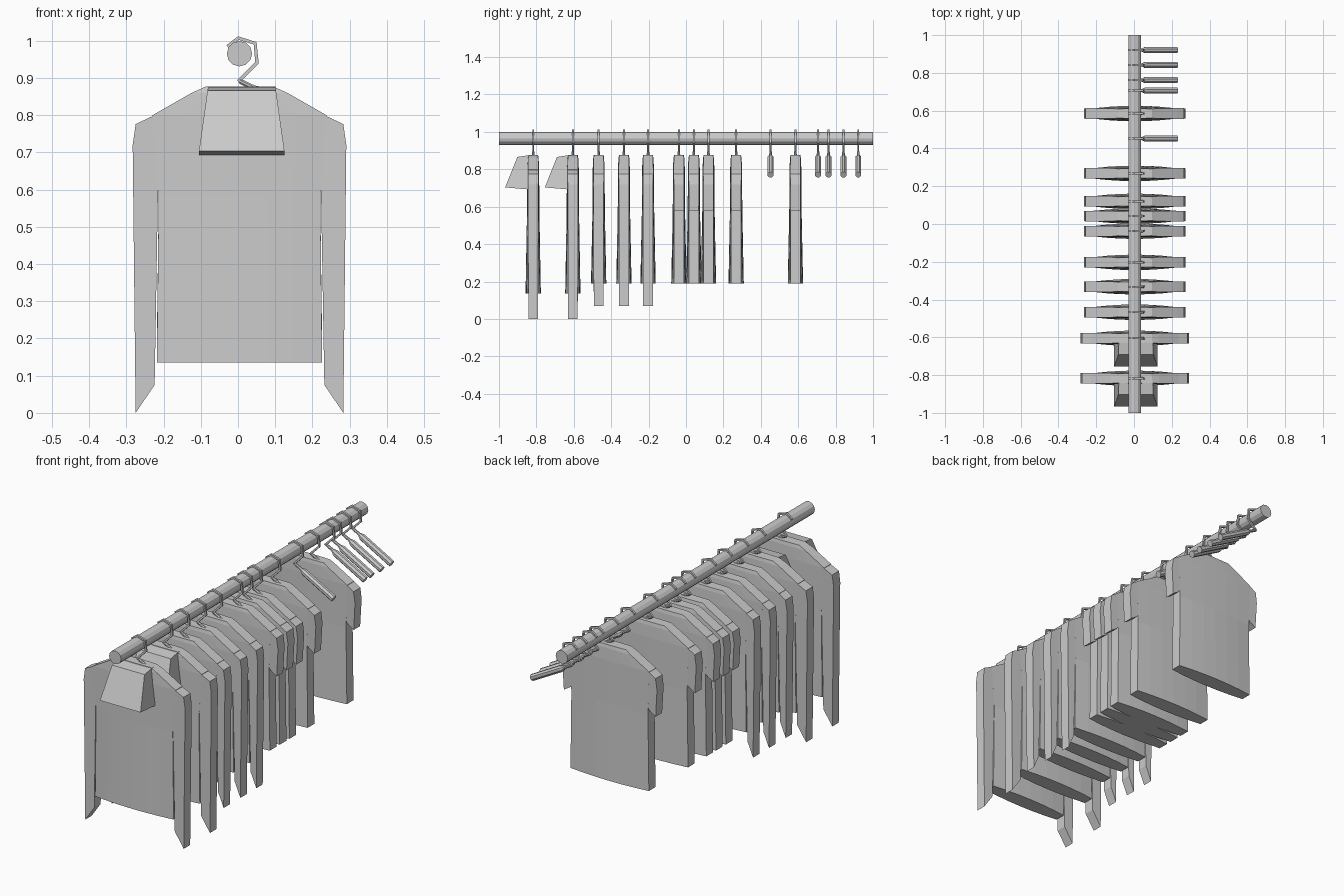
import bpy, bmesh, math
from mathutils import Vector

if "Cube" in bpy.data.objects:
    bpy.data.objects.remove(bpy.data.objects["Cube"])

CX = 0.004  # small sideways offset of the whole rack


def finish(name, bm):
    bmesh.ops.recalc_face_normals(bm, faces=bm.faces)
    me = bpy.data.meshes.new(name)
    bm.to_mesh(me)
    bm.free()
    ob = bpy.data.objects.new(name, me)
    bpy.context.collection.objects.link(ob)
    return ob


def loft(bm, rings):
    """Skin a list of equal-length point rings and cap both ends."""
    vs = [[bm.verts.new(p) for p in r] for r in rings]
    n = len(vs[0])
    for a, b in zip(vs, vs[1:]):
        for i in range(n):
            j = (i + 1) % n
            bm.faces.new((a[i], a[j], b[j], b[i]))
    bm.faces.new(vs[0])
    bm.faces.new(vs[-1])


def tube(bm, path, radii, y, sides):
    """Tube along an (x, z) path lying in the plane at y."""
    pts = [Vector((x, 0, z)) for x, z in path]
    rings = []
    for i, p in enumerate(pts):
        d0 = (pts[i] - pts[i - 1]).normalized() if i else None
        d1 = (pts[i + 1] - pts[i]).normalized() if i < len(pts) - 1 else None
        d = ((d0 or d1) + (d1 or d0)).normalized()
        side = Vector((-d.z, 0, d.x))
        ring = []
        for k in range(sides):
            a = 2 * math.pi * (k + 0.5) / sides
            q = p + radii[i] * (math.cos(a) * side + math.sin(a) * Vector((0, 1, 0)))
            ring.append((q.x + CX, y + q.y, q.z))
        rings.append(ring)
    loft(bm, rings)


def hanger(y):
    bm = bmesh.new()
    hook = [(-0.032, 0.984), (-0.003, 1.007), (0.042, 0.993), (0.047, 0.941), (-0.003, 0.890)]
    tube(bm, hook, [0.007] * 5, y, 4)
    for s in (-1, 1):
        arm = [(0, 0.892), (0.038, 0.873), (0.055, 0.862), (0.222, 0.771)]
        tube(bm, arm, [0.007, 0.008, 0.017, 0.017], y, 8)
    finish("hanger", bm)


def body(name, y, rows):
    """Padded torso; rows are z, half width, edge depth, centre depth."""
    us = [-1, -0.66, -0.33, 0, 0.33, 0.66, 1]
    rings = []
    for z, w, e, c in rows:
        front = [(CX + u * w, y - e - (c - e) * (1 - u * u), z) for u in us]
        back = [(CX + u * w, y + e + (c - e) * (1 - u * u), z) for u in reversed(us)]
        rings.append(front + back)
    bm = bmesh.new()
    loft(bm, rings)
    finish(name, bm)


def sleeves(name, y, profile):
    """Mirrored flat sleeves from an (x, z, half depth) outline."""
    bm = bmesh.new()
    for s in (-1, 1):
        loft(bm, [[(CX + s * x, y + f * d, z) for x, z, d in profile] for f in (-1, 1)])
    finish(name, bm)


def garment(kind, y, hem, cuff, wide):
    k = wide - 0.27
    body(kind + "_body", y, [
        (0.877, 0.09, 0.024, 0.026),
        (0.86, 0.12 + k / 2, 0.027, 0.029),
        (0.80, 0.225 + k / 2, 0.028, 0.032),
        (0.58, 0.217, 0.027, 0.033),
        (hem, 0.222, 0.027, 0.041)])
    sleeves(kind + "_sleeves", y, [
        (0.20, 0.813, 0.028), (wide - 0.008, 0.776, 0.028), (wide, 0.72, 0.027),
        (wide - 0.008, cuff, 0.026), (0.228, cuff + min(0.075, 0.02 + (0.58 - cuff) / 5), 0.026),
        (0.219, max(0.6, cuff + 0.03), 0.027)])


def hood(y):
    bm = bmesh.new()
    # x half width, y offset, z for the outer front, then the end at the neck
    front = [(0.115, -0.15, 0.703), (0.092, -0.085, 0.866)]
    rear = [(0.115, -0.02, 0.692), (0.090, -0.01, 0.877)]
    rings = []
    for (w0, d0, z0), (w1, d1, z1) in (front, rear):
        x = CX + 0.006
        rings.append([(x - w0, y + d0, z0), (x + w0, y + d0, z0),
                      (x + w1, y + d1, z1), (x - w1, y + d1, z1)])
    loft(bm, rings)
    finish("hoodie_hood", bm)


# Clothes rail
bpy.ops.mesh.primitive_cylinder_add(vertices=12, radius=0.034, depth=2,
                                    location=(CX, 0, 0.965), rotation=(math.pi / 2, 0, 0))
bpy.context.object.name = "clothes_rail"

# Hangers, some of them empty
hoodies = [-0.817, -0.605]
jumpers = [-0.467, -0.332, -0.203]
tees = [-0.038, 0.042, 0.12, 0.268, 0.585]
empty = [0.452, 0.706, 0.762, 0.842, 0.921]
for y in hoodies + jumpers + tees + empty:
    hanger(y)

# Hoodies, long-sleeved tops and short-sleeved tops
for y in hoodies:
    garment("hoodie", y, 0.135, 0.0, 0.287)
    hood(y)
for y in jumpers:
    garment("jumper", y, 0.19, 0.07, 0.268)
for y in tees:
    garment("tee", y, 0.19, 0.58, 0.268)
